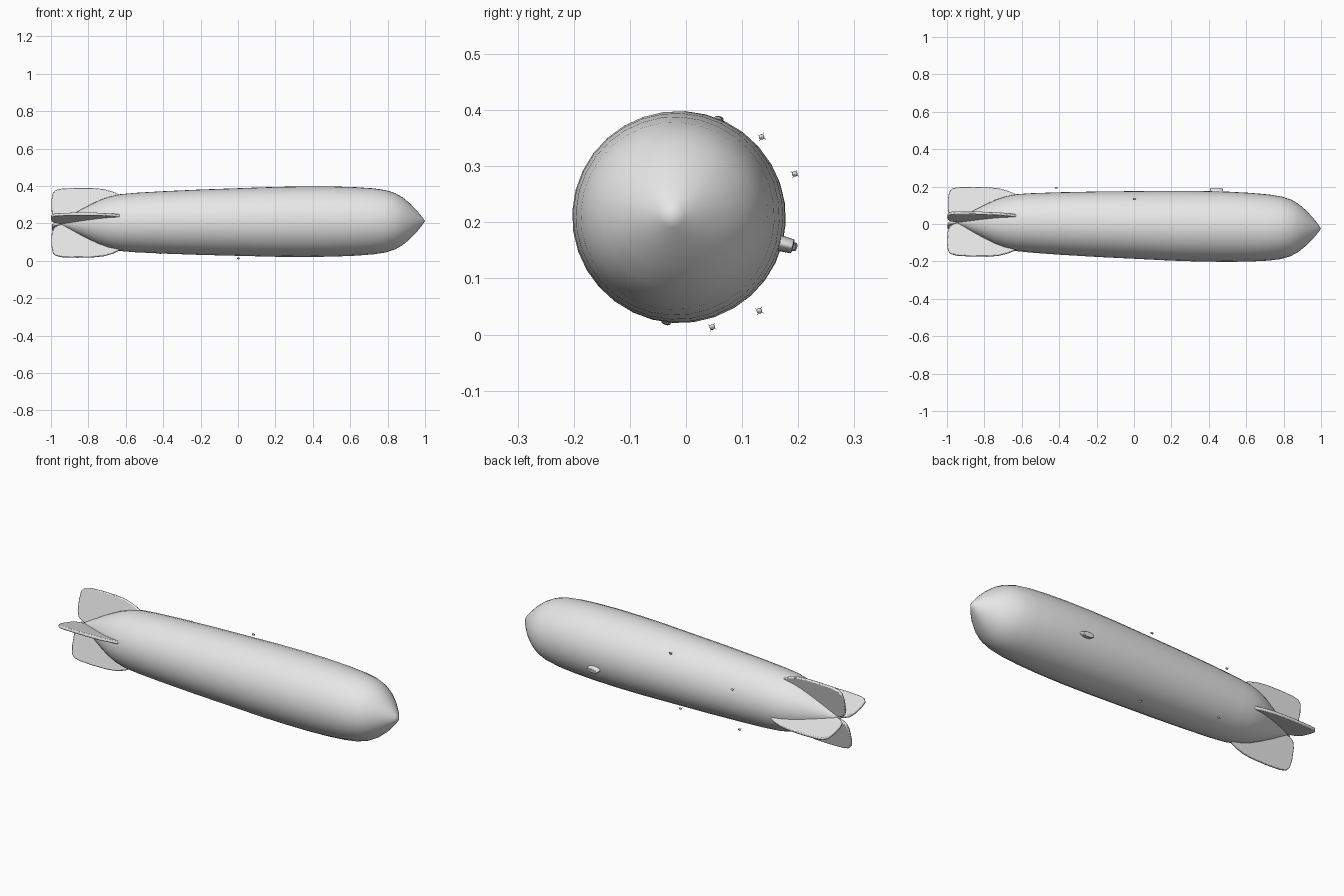
import bpy, bmesh
from math import pi, radians, sin, cos
from mathutils import Matrix, Vector

cube = bpy.data.objects.get("Cube")
if cube:
    bpy.data.objects.remove(cube, do_unlink=True)

grey = bpy.data.materials.new("hull_grey")
grey.use_nodes = True
COLOUR = (0.8, 0.8, 0.8, 1)
grey.diffuse_color = COLOUR
grey.node_tree.nodes["Principled BSDF"].inputs["Base Color"].default_value = COLOUR

# Airship frame: x along the hull, local z towards the back of the ship, gently pitched
FRAME = (Matrix.Translation((0, -0.005, 0.2075))
         @ Matrix.Rotation(radians(75.5), 4, 'X')
         @ Matrix.Rotation(-0.0205, 4, 'Y'))


def finish(name, bm, local=Matrix(), bevel=0, angle=35):
    bmesh.ops.recalc_face_normals(bm, faces=bm.faces)
    mesh = bpy.data.meshes.new(name)
    bm.to_mesh(mesh)
    bm.free()
    mesh.materials.append(grey)
    obj = bpy.data.objects.new(name, mesh)
    bpy.context.collection.objects.link(obj)
    obj.matrix_world = FRAME @ local
    if bevel:
        mod = obj.modifiers.new("soft_edges", 'BEVEL')
        mod.width, mod.segments = bevel, 2
    bpy.ops.object.select_all(action='DESELECT')
    obj.select_set(True)
    bpy.context.view_layer.objects.active = obj
    bpy.ops.object.shade_smooth_by_angle(angle=radians(angle))
    return obj


def revolve(profile, sides=32):
    bm = bmesh.new()
    verts = [bm.verts.new((x, 0, r)) for x, r in profile]
    edges = [bm.edges.new(p) for p in zip(verts, verts[1:])]
    bmesh.ops.spin(bm, geom=verts + edges, axis=(1, 0, 0), cent=(0, 0, 0),
                   angle=2 * pi, steps=sides, use_duplicate=False)
    bmesh.ops.remove_doubles(bm, verts=bm.verts, dist=0.0002)
    return bm


# Hull: long tapered envelope with a pointed nose and slim tail
HULL = [(-0.96, 0), (-0.94, 0.014), (-0.9, 0.036), (-0.845, 0.068), (-0.79, 0.097),
        (-0.74, 0.121), (-0.69, 0.139), (-0.63, 0.152), (-0.55, 0.159), (-0.4, 0.167),
        (-0.2, 0.175), (0, 0.181), (0.2, 0.187), (0.35, 0.189), (0.5, 0.188),
        (0.62, 0.184), (0.72, 0.177), (0.79, 0.167), (0.84, 0.151), (0.88, 0.128),
        (0.92, 0.095), (0.96, 0.053), (0.985, 0.022), (1, 0)]
finish("hull", revolve(HULL), angle=60)

# Tail fins: four rounded plates set crosswise
FIN = [(-0.62, 0.12), (-0.63, 0.152), (-0.67, 0.171), (-0.72, 0.185), (-0.78, 0.191),
       (-0.86, 0.192), (-0.94, 0.189), (-0.975, 0.181), (-0.992, 0.162), (-0.998, 0.12),
       (-0.996, 0.06), (-0.985, 0.028), (-0.96, 0.012), (-0.9, 0)]
THICK = 0.016
for i, side in enumerate(("upper", "left", "lower", "right")):
    bm = bmesh.new()
    face = bm.faces.new([bm.verts.new((x, -THICK / 2, r)) for x, r in FIN])
    out = bmesh.ops.extrude_face_region(bm, geom=[face])
    moved = [v for v in out["geom"] if isinstance(v, bmesh.types.BMVert)]
    bmesh.ops.translate(bm, verts=moved, vec=(0, THICK, 0))
    finish(side + "_fin", bm, Matrix.Rotation(i * pi / 2, 4, 'X'), bevel=0.005)

# Control car: tapered oval cabin under the forward hull
bm = bmesh.new()
bmesh.ops.create_cone(bm, cap_ends=True, segments=20, radius1=0.85, radius2=1, depth=1)
bmesh.ops.scale(bm, verts=bm.verts, vec=(0.039, 0.015, 0.036))
finish("control_car", bm, Matrix.Translation((0.437, 0, -0.193)), bevel=0.002)


# Engine pods: small ovals beside the hull, each with a crossed propeller
def engine(name, x, radius, degrees):
    a = radians(degrees)
    place = Matrix.Translation((x, radius * sin(a), -radius * cos(a)))
    bm = bmesh.new()
    bmesh.ops.create_uvsphere(bm, u_segments=12, v_segments=8, radius=0.005)
    bmesh.ops.scale(bm, verts=bm.verts, vec=(1.6, 1, 1))
    finish(name + "_pod", bm, place)
    bm = bmesh.new()
    for turn in (0, pi / 2):
        blade = Matrix.Rotation(turn - radians(14.5), 4, 'X') @ Matrix.Diagonal((0.001, 0.001, 0.017, 1))
        bmesh.ops.create_cube(bm, size=1, matrix=Matrix.Translation((-0.008, 0, 0)) @ blade)
    finish(name + "_propeller", bm, place)


for side, s in (("left", 1), ("right", -1)):
    engine(side + "_middle_engine", 0, 0.201, 60.5 * s)
    engine(side + "_rear_engine", -0.42, 0.207, 37.5 * s)
